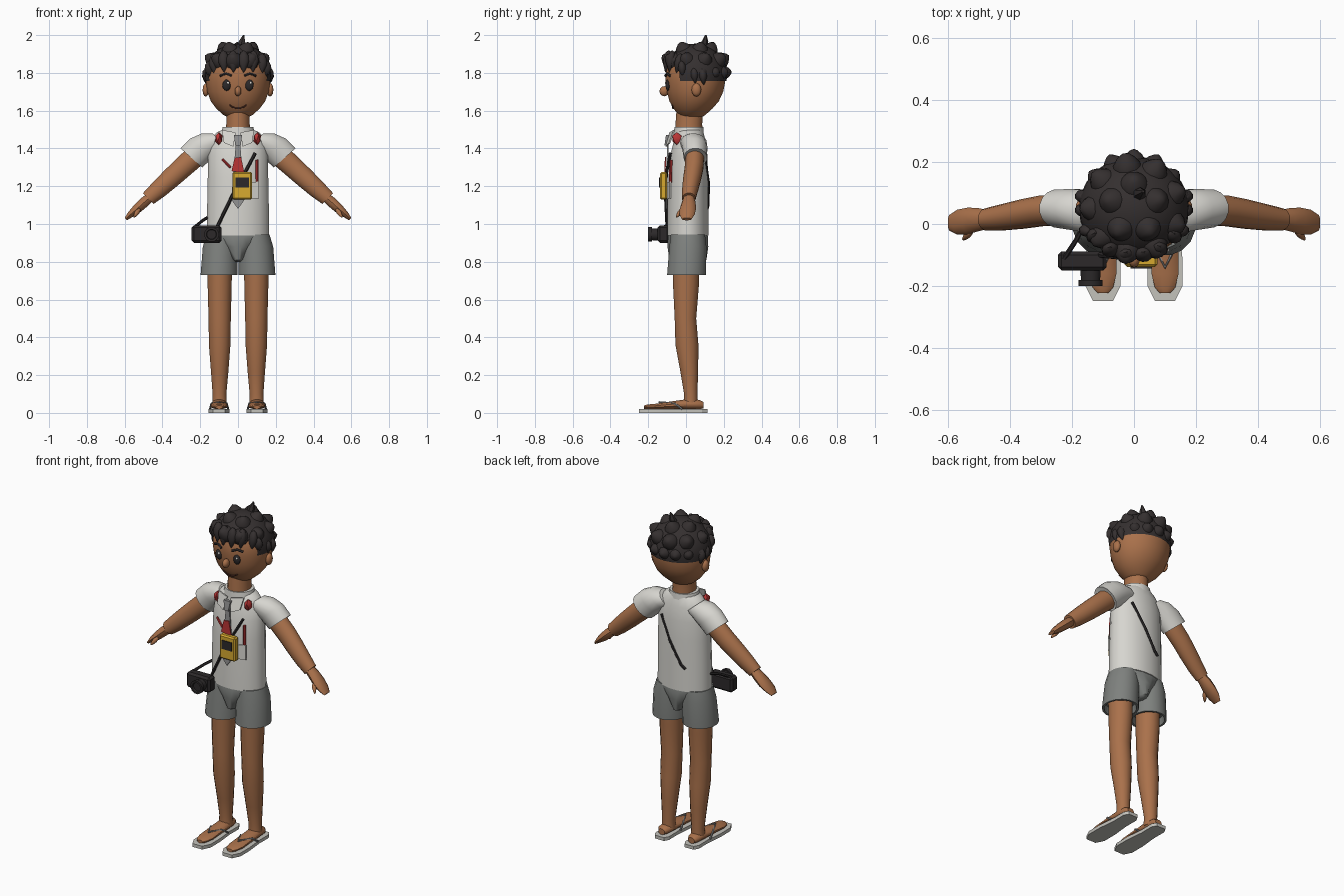
import bpy, bmesh, math
from mathutils import Vector


def mat(name, r, g, b):
    m = bpy.data.materials.new(name)
    m.diffuse_color = (r, g, b, 1)
    return m


SKIN = mat("warm brown skin", 0.40, 0.165, 0.07)
SHIRT = mat("off white cloth", 0.68, 0.67, 0.63)
SHORTS = mat("grey cloth", 0.21, 0.22, 0.21)
HAIR = mat("dark hair", 0.035, 0.029, 0.029)
BLACK = mat("black plastic", 0.025, 0.022, 0.023)
RED = mat("red", 0.48, 0.035, 0.035)
YELLOW = mat("yellow", 0.68, 0.40, 0.03)
SOLE = mat("pale rubber", 0.55, 0.54, 0.50)
TIE = mat("mid grey", 0.28, 0.28, 0.28)
LIP = mat("dark brown", 0.09, 0.03, 0.02)
X, Y, Z = Vector((1, 0, 0)), Vector((0, 1, 0)), Vector((0, 0, 1))


def finish(name, bm, m, angle=40):
    bmesh.ops.recalc_face_normals(bm, faces=bm.faces)
    me = bpy.data.meshes.new(name)
    bm.to_mesh(me)
    bm.free()
    me.materials.append(m)
    me.polygons.foreach_set("use_smooth", [True] * len(me.polygons))
    me.set_sharp_from_angle(angle=math.radians(angle))
    ob = bpy.data.objects.new(name, me)
    bpy.context.collection.objects.link(ob)
    return ob


def loft(name, sections, m, u=X, v=Y, n=16):
    """Skin elliptical sections (x, y, z, radius_u, radius_v)."""
    bm = bmesh.new()
    rings = []
    for x, y, z, ru, rv in sections:
        c = Vector((x, y, z))
        rings.append([bm.verts.new(c + u * ru * math.cos(a) + v * rv * math.sin(a))
                      for a in (2 * math.pi * (i + 0.5) / n for i in range(n))])
    for p, q in zip(rings, rings[1:]):
        for i in range(n):
            j = (i + 1) % n
            bm.faces.new((p[i], p[j], q[j], q[i]))
    bm.faces.new(rings[0])
    bm.faces.new(rings[-1])
    return finish(name, bm, m)


def ball(name, loc, radii, m, direction=Z, taper=0.0, sub=2):
    """Ellipsoid along a direction, narrowed towards its tip."""
    bm = bmesh.new()
    bmesh.ops.create_icosphere(bm, subdivisions=sub, radius=1)
    q = Vector(direction).to_track_quat('Z', 'Y') if direction is not Z else Z.to_track_quat('Z', 'Y')
    if direction is Z:
        q.identity()
    for w in bm.verts:
        f = 1 - taper * max(0, w.co.z)
        co = Vector((w.co.x * radii[0] * f, w.co.y * radii[1] * f, w.co.z * radii[2]))
        w.co = q @ co + Vector(loc)
    return finish(name, bm, m)


def box(name, lo, hi, m, bevel=0.0):
    bm = bmesh.new()
    bmesh.ops.create_cube(bm, size=1)
    for w in bm.verts:
        w.co = Vector([(a + b) / 2 + c * (b - a) for a, b, c in zip(lo, hi, w.co)])
    if bevel:
        bmesh.ops.bevel(bm, geom=bm.edges[:], offset=bevel, segments=1, affect='EDGES')
    return finish(name, bm, m, 30)


def plate(name, pts, depth, m):
    """Extrude a flat outline along the depth vector."""
    bm = bmesh.new()
    f = bm.faces.new([bm.verts.new(p) for p in pts])
    r = bmesh.ops.extrude_face_region(bm, geom=[f], use_keep_orig=True)
    bmesh.ops.translate(bm, vec=depth, verts=[g for g in r["geom"] if isinstance(g, bmesh.types.BMVert)])
    return finish(name, bm, m, 30)


def tube(name, pts, r, m):
    cu = bpy.data.curves.new(name, 'CURVE')
    cu.dimensions, cu.bevel_depth, cu.bevel_resolution, cu.use_fill_caps = '3D', r, 1, True
    s = cu.splines.new('POLY')
    s.points.add(len(pts) - 1)
    for p, co in zip(s.points, pts):
        p.co = (*co, 1)
    tmp = bpy.data.objects.new(name, cu)
    bpy.context.collection.objects.link(tmp)
    bm = bmesh.new()
    me = bpy.data.meshes.new_from_object(tmp)
    bm.from_mesh(me)
    bpy.data.objects.remove(tmp)
    return finish(name, bm, m)


# head and neck
HEAD = [(1.56, .03, .04, .045), (1.575, .03, .075, .07), (1.61, .037, .115, .103), (1.65, .043, .145, .132),
        (1.70, .048, .164, .15), (1.76, .05, .172, .16), (1.81, .05, .168, .158), (1.86, .05, .15, .143),
        (1.91, .05, .11, .105), (1.94, .05, .05, .05)]
loft("head", [(0, y, z, a, b) for z, y, a, b in HEAD], SKIN, n=24)
loft("neck", [(0, .015, 1.46, .07, .075), (0, .015, 1.53, .063, .072), (0, .02, 1.60, .063, .072)], SKIN)


def face_y(x, z):
    for p, q in zip(HEAD, HEAD[1:]):
        if p[0] <= z <= q[0]:
            t = (z - p[0]) / (q[0] - p[0])
            y, a, b = (p[i] + t * (q[i] - p[i]) for i in (1, 2, 3))
            return y - b * math.sqrt(max(0, 1 - (x / a) ** 2))
    return 0


# facial features
for s in (-1, 1):
    ball("eye", (s * .06, face_y(.06, 1.735), 1.735), (.023, .012, .031), BLACK)
    ball("eye_glint", (s * .06 + .007, face_y(.06, 1.745) - .011, 1.747), (.006, .004, .007), SHIRT, sub=1)
    tube("eyebrow", [(s * x, face_y(x, z) - .003, z) for x, z in ((.035, 1.785), (.065, 1.797), (.095, 1.785))],
         .007, HAIR)
    ball("ear", (s * .17, .055, 1.71), (.018, .026, .036), SKIN)
ball("nose", (0, -.115, 1.703), (.018, .026, .027), SKIN)
tube("mouth", [(x, face_y(x, 1.612 + 9 * x * x) - .002, 1.612 + 9 * x * x)
               for x in (-.046, -.03, -.015, 0, .015, .03, .046)], .004, LIP)

# hair cap trimmed to a hairline that is higher over the face
bm = bmesh.new()
bmesh.ops.create_uvsphere(bm, u_segments=24, v_segments=16, radius=1)
for w in bm.verts:
    w.co = Vector((w.co.x * .178, w.co.y * .168 + .05, w.co.z * .165 + 1.79))
low = [f for f in bm.faces if f.calc_center_median().z < (1.85 if f.calc_center_median().y < -.02 else 1.765)]
bmesh.ops.delete(bm, geom=low, context='FACES')
finish("hair_cap", bm, HAIR)

# hair curls in rings
for elev, count, start, length, width in ((62, 5, 90, .055, .052), (32, 9, 100, .055, .05), (5, 14, 90, .036, .038)):
    for i in range(count):
        az = math.radians(start + 360 * i / count)
        e = math.radians(elev)
        d = Vector((math.cos(az) * math.cos(e), math.sin(az) * math.cos(e), math.sin(e)))
        if elev < 20 and d.y < .1:
            continue
        loc = (d.x * .15, .05 + d.y * .157, 1.79 + d.z * .14)
        ball("hair_curl", loc, (width, width, length), HAIR, d, .4)
for x in (-.125, -.075, -.025, .03, .08, .125):
    ball("fringe_lock", (x, face_y(x, 1.858) - .008, 1.86 if abs(x) < .1 else 1.845),
         (.03, .024, .06), HAIR, (-x * .5, -.15, -1), .65)
for s in (-1, 1):
    for y, z in ((.045, 1.785), (.09, 1.78), (-.02, 1.82)):
        ball("side_lock", (s * (.163 if y > 0 else .15), y, z), (.028, .022, .045), HAIR, (0, .1, -1), .6)
loft("hair_tuft", [(.015, .09, 1.93, .022, .02), (.02, .1, 1.965, .02, .018), (.03, .105, 2.0, .004, .004)], HAIR, n=6)

# shirt
loft("shirt_body", [(0, .01, .935, .15, .095), (0, .01, .94, .166, .11), (0, .01, 1.1, .165, .109),
                    (0, .012, 1.25, .162, .106), (0, .015, 1.36, .16, .1), (0, .02, 1.44, .15, .085),
                    (0, .02, 1.485, .115, .073), (0, .02, 1.50, .08, .068)], SHIRT, n=20)
loft("collar_band", [(0, .015, 1.46, .095, .082), (0, .015, 1.513, .083, .078), (0, .015, 1.513, .07, .07)], SHIRT)

for s in (-1, 1):
    # sleeve, arm and hand
    u = Vector((s * .75, 0, .66))
    loft("sleeve", [(s * .09, .035, 1.44, .062, .06), (s * .14, .04, 1.432, .072, .07), (s * .195, .047, 1.40, .08, .067),
                    (s * .247, .05, 1.35, .078, .062), (s * .245, .05, 1.352, .064, .054)], SHIRT, u)
    u = Vector((s * .69, 0, .72))
    loft("arm", [(s * .22, .047, 1.365, .06, .05), (s * .30, .042, 1.293, .057, .05), (s * .36, .032, 1.238, .054, .048),
                 (s * .42, .022, 1.183, .049, .043), (s * .475, .015, 1.135, .041, .036)], SKIN, u)
    loft("hand", [(s * .46, .015, 1.146, .026, .028), (s * .50, .014, 1.112, .029, .037), (s * .535, .01, 1.08, .026, .043),
                  (s * .57, .006, 1.05, .018, .04), (s * .594, .004, 1.026, .009, .026)], SKIN, u, n=10)
    ball("thumb", (s * .535, -.033, 1.06), (.012, .013, .036), SKIN, (s * .4, -.45, -.6), .3)
    # collar wing and red shoulder pad
    plate("collar_wing", [(s * .085, -.058, 1.498), (s * .012, -.08, 1.485), (s * .025, -.1, 1.41), (s * .075, -.082, 1.43)],
          (0, -.008, 0), SHIRT)
    ball("red_shoulder_pad", (s * .102, -.048, 1.452), (.022, .028, .034), RED, sub=1)
    # shorts leg with an open hem
    loft("shorts_leg", [(s * .088, .01, .945, .08, .092), (s * .094, .01, .88, .094, .1), (s * .1, .003, .73, .1, .105),
                        (s * .1, .003, .73, .088, .093), (s * .1, .003, .77, .08, .085)], SHORTS)
    # leg and foot
    loft("leg", [(s * .097, 0, .80, .066, .072), (s * .097, 0, .68, .065, .07), (s * .097, -.003, .50, .06, .058),
                 (s * .097, .005, .36, .058, .062), (s * .097, .017, .22, .047, .048), (s * .098, .025, .10, .037, .036),
                 (s * .098, .025, .04, .04, .038)], SKIN)
    loft("foot", [(s * .1, .092, .04, .022, .018), (s * .1, .07, .045, .036, .025), (s * .1, .01, .046, .041, .028),
                  (s * .1, -.08, .04, .044, .021), (s * .1, -.16, .034, .045, .015), (s * .1, -.205, .032, .034, .013),
                  (s * .1, -.222, .03, .018, .009)], SKIN, X, Z, 12)
    half = [(.03, .113), (.046, .085), (.045, 0), (.056, -.11), (.056, -.2), (.032, -.248)]
    plate("sandal_sole", [(s * .1 + x, y, 0) for x, y in half] + [(s * .1 - x, y, 0) for x, y in reversed(half)],
          (0, 0, .02), SOLE)
    tube("sandal_strap", [(s * .1 - .048, -.02, .02), (s * .1 - .04, -.06, .05), (s * .1, -.14, .056),
                          (s * .1 + .04, -.06, .05), (s * .1 + .048, -.02, .02)], .006, TIE)

# shorts waist and crotch
loft("shorts_waist", [(0, .01, .955, .163, .1), (0, .01, .935, .165, .108), (0, .01, .88, .09, .11),
                      (0, .01, .81, .035, .1), (0, .01, .80, .02, .08)], SHORTS)

# necktie
plate("tie_knot", [(-.022, -.088, 1.472), (.022, -.088, 1.472), (.014, -.096, 1.415), (-.014, -.096, 1.415)],
      (0, -.018, 0), TIE)
plate("tie_blade", [(-.012, -.092, 1.42), (.012, -.092, 1.42), (.036, -.101, 1.13), (0, -.101, 1.08), (-.036, -.101, 1.13)],
      (0, -.008, 0), TIE)
plate("red_tie_band", [(-.018, -.106, 1.35), (.016, -.106, 1.355), (.034, -.108, 1.27), (-.034, -.108, 1.28)],
      (0, -.006, 0), RED)
tube("red_cord", [(-.083, -.082, 1.342), (-.04, -.095, 1.30)], .007, RED)
tube("red_pen", [(.1, -.08, 1.34), (.102, -.082, 1.22)], .008, RED)

# yellow gadget with screen, white card behind it
box("gadget", (-.03, -.138, 1.13), (.075, -.1, 1.275), YELLOW, .008)
box("gadget_screen", (-.012, -.143, 1.193), (.058, -.136, 1.245), BLACK)
plate("white_card", [(.06, -.092, 1.22), (.112, -.08, 1.225), (.112, -.08, 1.135), (.06, -.092, 1.135)], (0, -.008, 0), SHIRT)

# camera with lens and straps
box("camera_body", (-.245, -.15, .90), (-.088, -.088, .993), BLACK, .012)
loft("camera_lens", [(-.14, -.14, .945, .034, .034), (-.14, -.18, .945, .032, .032), (-.14, -.18, .945, .04, .04),
                     (-.14, -.2, .945, .04, .04), (-.14, -.2, .945, .028, .028), (-.14, -.19, .945, .025, .025)],
     BLACK, X, Z, 12)
tube("strap_front", [(.092, -.083, 1.375), (.03, -.105, 1.26), (-.03, -.108, 1.15), (-.11, -.1, .985)], .009, BLACK)
tube("strap_back", [(.095, .098, 1.365), (.02, .119, 1.22), (-.05, .117, 1.10), (-.075, .112, 1.08)], .008, BLACK)
tube("strap_side", [(-.16, .0, 1.035), (-.185, -.05, 1.02), (-.228, -.115, .985)], .008, BLACK)
